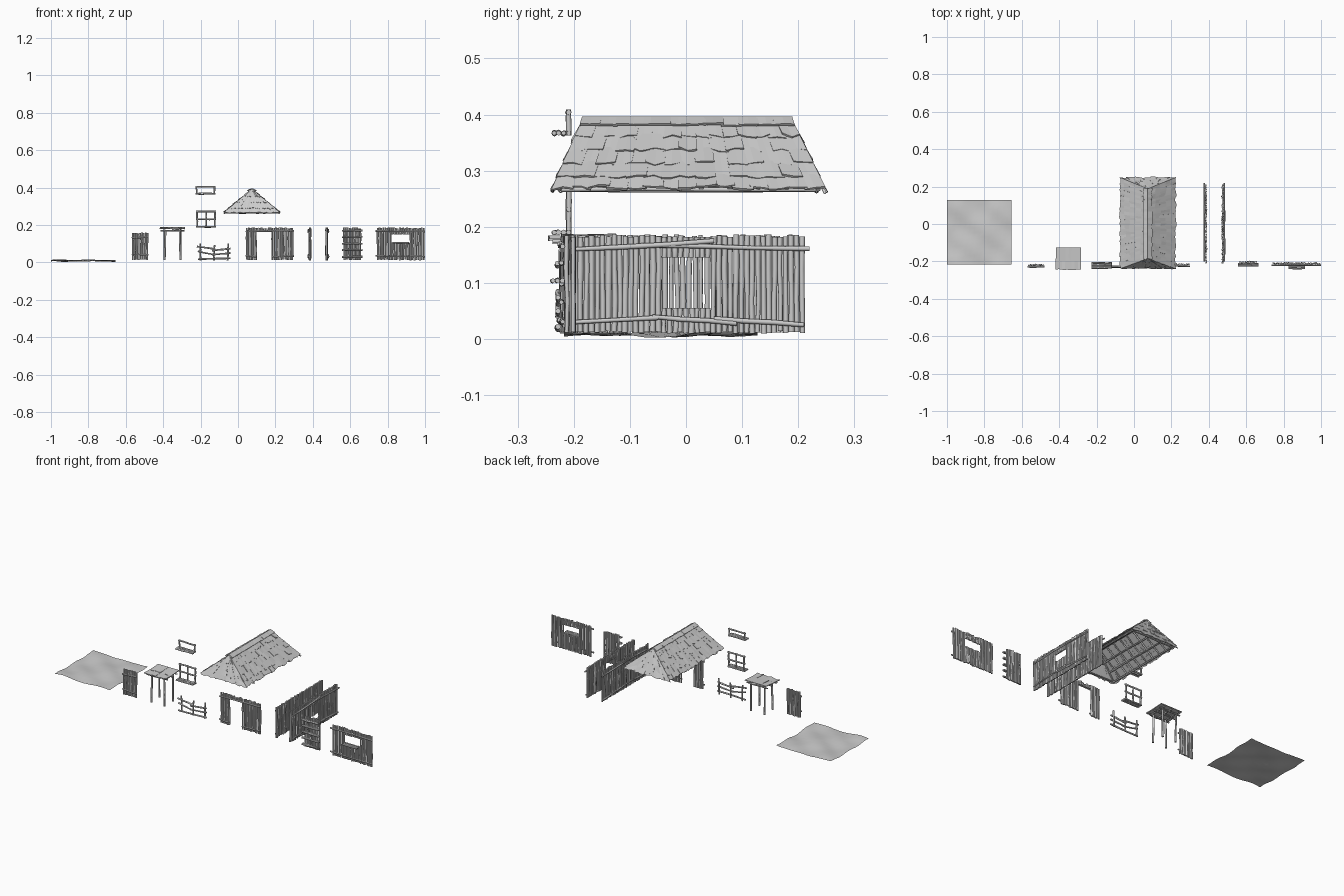
import bpy, bmesh, math, random
from mathutils import Vector

random.seed(4)
cube = bpy.data.objects.get("Cube")
if cube:
    bpy.data.objects.remove(cube, do_unlink=True)

grey = bpy.data.materials.new("plain_grey")
grey.use_nodes = True
GREY = (0.6, 0.6, 0.6, 1)
grey.diffuse_color = GREY
grey.node_tree.nodes["Principled BSDF"].inputs["Base Color"].default_value = GREY


def jit(a):
    return random.uniform(-a, a)


def finish(name, bm, smooth=True):
    bmesh.ops.recalc_face_normals(bm, faces=bm.faces)
    mesh = bpy.data.meshes.new(name)
    bm.to_mesh(mesh)
    bm.free()
    mesh.materials.append(grey)
    obj = bpy.data.objects.new(name, mesh)
    bpy.context.collection.objects.link(obj)
    if smooth:
        bpy.ops.object.select_all(action='DESELECT')
        obj.select_set(True)
        bpy.context.view_layer.objects.active = obj
        bpy.ops.object.shade_smooth_by_angle(angle=math.radians(50))
    return obj


def pole(bm, a, b, r=0.005, bend=0.0015, rings=4, sides=8):
    """A slightly crooked round stick from a to b."""
    a, b = Vector(a), Vector(b)
    d = (b - a).normalized()
    s = d.orthogonal().normalized()
    t = d.cross(s)
    loops = []
    for i in range(rings):
        c = a.lerp(b, i / (rings - 1))
        if 0 < i < rings - 1:
            c += s * jit(bend) + t * jit(bend)
        rr = r * random.uniform(0.85, 1.1)
        loops.append([bm.verts.new(c + rr * (s * math.cos(k) + t * math.sin(k)))
                      for k in (2 * math.pi * j / sides for j in range(sides))])
    for lo, hi in zip(loops, loops[1:]):
        for j in range(sides):
            k = (j + 1) % sides
            bm.faces.new((lo[j], lo[k], hi[k], hi[j]))
    bm.faces.new(loops[0])
    bm.faces.new(loops[-1])


def sticks(name, specs, r=0.005):
    bm = bmesh.new()
    for a, b in specs:
        pole(bm, a, b, r)
    return finish(name, bm)


def wall(name, place, u0, u1, z0, z1, hole=None, rails=(), step=0.0098):
    """Upright poles with an optional hole; place(u, depth, z) gives the position."""
    bm = bmesh.new()
    n = round((u1 - u0) / step)
    for i in range(n):
        u = u0 + (i + 0.5) * (u1 - u0) / n
        spans = [(z0 + jit(0.002), z1 + jit(0.003))]
        if hole and hole[0] < u < hole[1]:
            lo, hi = spans[0]
            spans = [s for s in ((lo, hole[2]), (hole[3], hi)) if s[1] - s[0] > 0.005]
        for lo, hi in spans:
            depth = jit(0.002)
            pole(bm, place(u + jit(0.001), depth, lo), place(u + jit(0.001), depth, hi),
                 random.uniform(0.0042, 0.0054))
    for ua, za, ub, zb in rails:
        pole(bm, place(ua, 0.009, za), place(ub, 0.009, zb), 0.0042)
    return finish(name, bm)


def front(y):
    return lambda u, d, z: (u, y - d, z)


def side(x, out):
    return lambda u, d, z: (x + out * d, u, z)


# Ground sheet
bm = bmesh.new()
bmesh.ops.create_grid(bm, x_segments=14, y_segments=14, size=0.172)
for v in bm.verts:
    x, y = v.co.x, v.co.y
    z = 0.009 + 0.004 * math.sin(23 * x + 1) * math.cos(19 * y) + 0.003 * math.sin(41 * y + 30 * x)
    v.co = (x - 0.828, y - 0.045, max(z + jit(0.001), 0))
finish("ground", bm)

# Walls and door leaf
wall("door", front(-0.22), -0.567, -0.48, 0.014, 0.158,
     rails=[(-0.568, 0.045, -0.478, 0.04), (-0.568, 0.13, -0.478, 0.135)])
wall("doorway_wall", front(-0.216), 0.042, 0.296, 0.013, 0.184, (0.1, 0.183, 0.0, 0.165),
     [(0.04, 0.165, 0.3, 0.17), (0.04, 0.035, 0.1, 0.03), (0.183, 0.03, 0.3, 0.034)])
side_rails = [(-0.2, 0.16, 0.05, 0.175), (-0.08, 0.167, 0.22, 0.161), (-0.2, 0.03, -0.05, 0.038),
              (-0.06, 0.04, 0.09, 0.028), (0.05, 0.036, 0.21, 0.025)]
wall("plain_side_wall", side(0.385, -1), -0.212, 0.212, 0.012, 0.184, None, side_rails, 0.0105)
wall("window_side_wall", side(0.474, 1), -0.212, 0.212, 0.012, 0.184,
     (-0.048, 0.04, 0.055, 0.145), side_rails)
wall("window_wall", front(-0.211), 0.742, 0.997, 0.013, 0.184, (0.825, 0.915, 0.105, 0.15),
     [(0.735, 0.168, 1.0, 0.165), (0.735, 0.035, 1.0, 0.031)])
sticks("window_wall_sill", [((0.825, y, 0.104), (0.915, y, 0.104))
                            for y in (-0.22, -0.229, -0.237)], 0.0045)

# Narrow rack
wall("rack_back", front(-0.203), 0.563, 0.66, 0.013, 0.184)
sticks("rack_slats", [((0.557, y, z + jit(0.002)), (0.665, y, z + jit(0.002)))
                      for z in (0.03, 0.065, 0.1, 0.135, 0.17) for y in (-0.214, -0.222)], 0.0045)

# Fence
Y = -0.22
sticks("fence", [((-0.2, Y, 0.01), (-0.203, Y, 0.1)), ((-0.128, Y, 0.01), (-0.125, Y, 0.092)),
                 ((-0.056, Y, 0.01), (-0.052, Y, 0.1)),
                 ((-0.22, Y - 0.008, 0.085), (-0.12, Y - 0.008, 0.07)),
                 ((-0.14, Y - 0.008, 0.062), (-0.04, Y - 0.008, 0.074)),
                 ((-0.215, Y - 0.008, 0.06), (-0.12, Y - 0.008, 0.04)),
                 ((-0.14, Y - 0.008, 0.042), (-0.04, Y - 0.008, 0.05)),
                 ((-0.215, Y - 0.008, 0.017), (-0.04, Y - 0.008, 0.022))], 0.0046)


# Loose window frames with three-stick sills
def window(name, x0, x1, z0, z1, cross):
    y, mx, mz = -0.209, (x0 + x1) / 2, (z0 + z1) / 2
    parts = [((x, y, z0), (x, y, z1)) for x in (x0 + 0.006, x1 - 0.006)]
    parts.append(((x0, y, z1 - 0.005), (x1, y, z1 - 0.005)))
    parts += [((x0, y - d, z0 + 0.004), (x1, y - d, z0 + 0.004)) for d in (0, 0.009, 0.018, 0.026)]
    if cross:
        parts += [((mx, y, z0), (mx, y, z1)), ((x0, y, mz), (x1, y, mz))]
    sticks(name, parts, 0.0046)


window("large_window", -0.225, -0.117, 0.186, 0.276, True)
window("small_window", -0.228, -0.12, 0.363, 0.409, False)


# Overlapping thatch tiles over a patch given by corners: top left, top right, bottom right, bottom left
def thatch(bm, corners, cols, rows, lift=0.004, ragged=0.006):
    tl, tr, br, bl = (Vector(c) for c in corners)
    normal = (br - bl).cross(tl - bl).normalized()

    def at(u, t, h):
        return tl.lerp(tr, u).lerp(bl.lerp(br, u), t) + normal * h

    for r in range(rows):
        for c in range(cols):
            u0, u1 = c / cols - 0.006, (c + 1) / cols + 0.006
            t0, t1 = r / rows, (r + 1.25) / rows if r < rows - 1 else 1
            ends = [(u0, t1 + jit(0.03)), ((u0 + u1) / 2, t1 + jit(0.03)), (u1, t1 + jit(0.03))]
            h = lift + jit(0.002)
            top, under = [], []
            for u, t in ends:
                top.append((at(u, t0, 0.002), at(u, t, h + jit(ragged / 4))))
                under.append((at(u, t0, -0.002), at(u, t, h - 0.004)))
            tv = [[bm.verts.new(p) for p in pair] for pair in top]
            uv = [[bm.verts.new(p) for p in pair] for pair in under]
            for i in (0, 1):
                bm.faces.new((tv[i][0], tv[i][1], tv[i + 1][1], tv[i + 1][0]))
                bm.faces.new((uv[i][0], uv[i + 1][0], uv[i + 1][1], uv[i][1]))
                bm.faces.new((tv[i][1], uv[i][1], uv[i + 1][1], tv[i + 1][1]))
                bm.faces.new((tv[i][0], tv[i + 1][0], uv[i + 1][0], uv[i][0]))
            for a, b in ((tv[0], uv[0]), (tv[2], uv[2])):
                bm.faces.new((a[0], a[1], b[1], b[0]))


# Main hipped roof
CX, TOP, EAVE, HALF = 0.074, 0.389, 0.268, 0.146
RF, RB, EF, EB = -0.183, 0.187, -0.236, 0.246
bm = bmesh.new()
L, R = CX - HALF, CX + HALF
thatch(bm, [(CX, RF, TOP), (CX, RB, TOP), (R, EB, EAVE), (R, EF, EAVE)], 15, 5)
thatch(bm, [(CX, RB, TOP), (CX, RF, TOP), (L, EF, EAVE), (L, EB, EAVE)], 15, 5)
thatch(bm, [(CX - 0.004, RF, TOP), (CX + 0.004, RF, TOP), (R, EF, EAVE - 0.004), (L, EF, EAVE - 0.004)], 9, 4)
thatch(bm, [(CX + 0.004, RB, TOP), (CX - 0.004, RB, TOP), (L, EB, EAVE - 0.006), (R, EB, EAVE - 0.006)], 9, 4)
finish("roof_thatch", bm, False)

# Ridge cap
bm = bmesh.new()
for s in (-1, 1):
    ridge = [(CX, RF, TOP + 0.006), (CX, RB, TOP + 0.006)]
    low = [(CX + s * 0.02, RB + 0.004, TOP - 0.01), (CX + s * 0.02, RF - 0.004, TOP - 0.01)]
    if s < 0:
        ridge.reverse()
        low.reverse()
    thatch(bm, ridge + low, 12, 1, 0.006)
finish("roof_ridge_cap", bm, False)

# Roof frame below the thatch
frame = [((CX, RF, TOP - 0.012), (CX, RB, TOP - 0.012))]
for s in (-1, 1):
    for i in range(8):
        y = RF + 0.008 + i * (RB - RF - 0.016) / 7
        frame.append(((CX, y, TOP - 0.012), (CX + s * 0.134, y, EAVE)))
    for t in (0.35, 0.65, 0.93):
        x, z = CX + s * t * 0.138, TOP - 0.012 - t * (TOP - EAVE - 0.002)
        frame.append(((x, RF - t * 0.042, z), (x, RB + t * 0.048, z)))
    for ry, ey in ((RF, EF + 0.01), (RB, EB - 0.01)):
        frame.append(((CX, ry, TOP - 0.012), (CX + s * 0.134, ey, EAVE - 0.002)))
for t in (0.4, 0.93):
    for ry, d in ((RF, -0.042), (RB, 0.048)):
        z = TOP - 0.012 - t * (TOP - EAVE)
        frame.append(((CX - t * 0.13, ry + d * t, z), (CX + t * 0.13, ry + d * t, z)))
sticks("roof_frame", frame, 0.004)

# Porch canopy
posts = [((x, y, 0.012), (x + jit(0.004), y, 0.172)) for x in (-0.392, -0.308) for y in (-0.22, -0.145)]
beams = [((-0.415, y, 0.168), (-0.285, y, 0.17)) for y in (-0.225, -0.18, -0.14)]
beams += [((x, -0.238, 0.174), (x, -0.128, 0.178)) for x in (-0.395, -0.35, -0.305)]
sticks("porch_posts", posts, 0.005)
sticks("porch_beams", beams, 0.004)
bm = bmesh.new()
thatch(bm, [(-0.283, -0.125, 0.186), (-0.415, -0.125, 0.186),
            (-0.42, -0.24, 0.178), (-0.283, -0.24, 0.178)][1::-1] +
       [(-0.283, -0.243, 0.176), (-0.42, -0.243, 0.176)], 4, 2, 0.004, 0.012)
finish("porch_thatch", bm, False)
